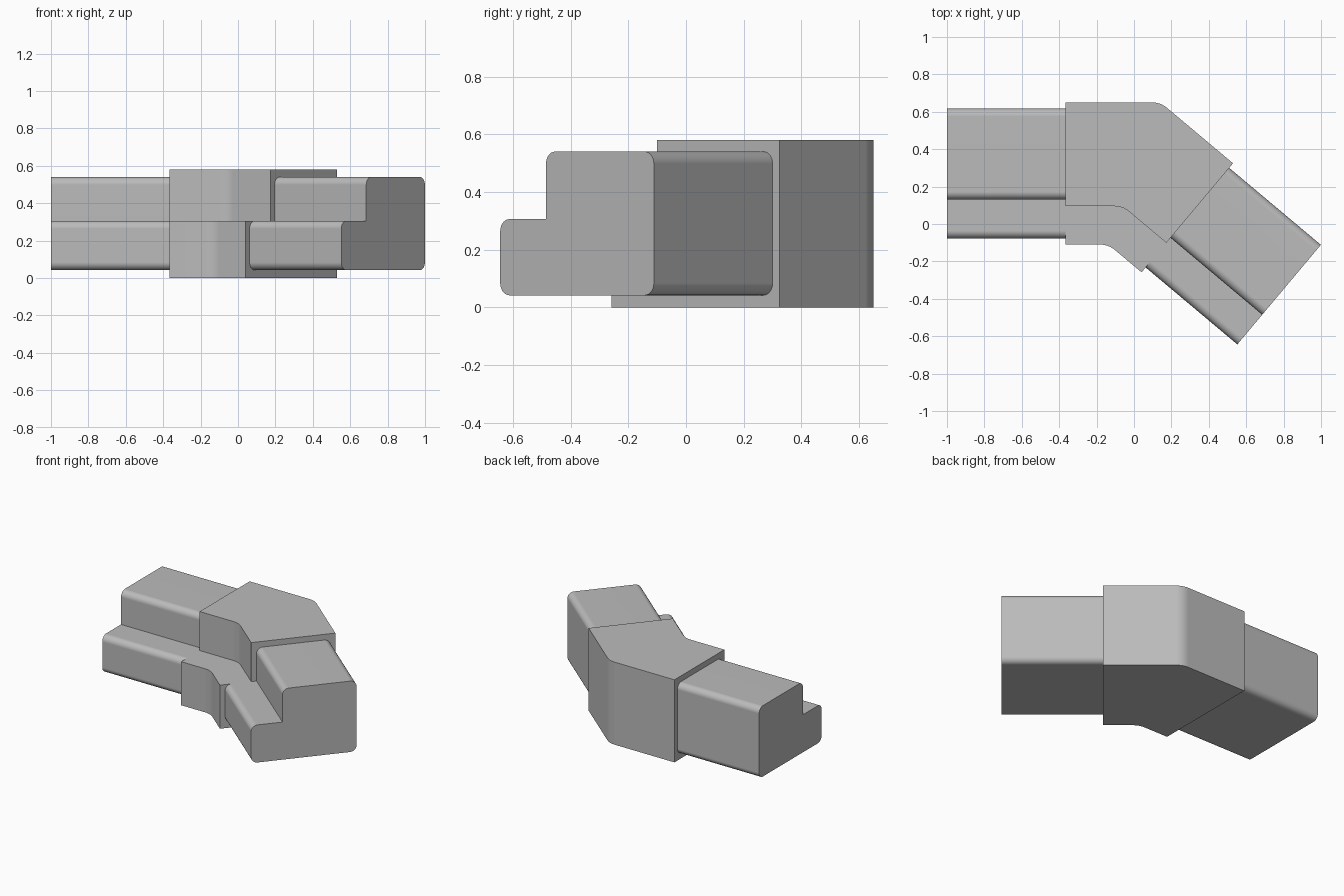
import bpy, bmesh
from math import radians, sin, cos, tan, pi
from mathutils import Vector, Matrix

cube = bpy.data.objects.get("Cube")
if cube:
    bpy.data.objects.remove(cube, do_unlink=True)

grey = bpy.data.materials.new("plain_grey")
grey.use_nodes = True
grey.diffuse_color = (0.5, 0.5, 0.5, 1)
grey.node_tree.nodes["Principled BSDF"].inputs["Base Color"].default_value = (0.5, 0.5, 0.5, 1)

BEND = radians(40)
ALONG = Vector((cos(BEND), -sin(BEND), 0))
ACROSS = Vector((sin(BEND), cos(BEND), 0))
STEP_Z = 0.306
COLLAR_X, COLLAR_U = -0.365, 0.197


def step_section(front, step, back, low, high):
    """L-shaped section: a low ledge in front of a taller block."""
    return [Vector(p) for p in ((front, low), (back, low), (back, high),
                                (step, high), (step, STEP_Z), (front, STEP_Z))]


def round_section(points, radius, sharp, steps=7):
    """Round the right-angled corners, except the sharp inner one."""
    out = []
    for i, p in enumerate(points):
        if i == sharp:
            out.append(p)
            continue
        a = (points[i - 1] - p).normalized() * radius
        b = (points[(i + 1) % len(points)] - p).normalized() * radius
        for k in range(steps + 1):
            t = k / steps * pi / 2
            out.append(p + a * (1 - sin(t)) + b * (1 - cos(t)))
    return out


def loft(name, loops):
    """Skin matching loops of points and cap both ends."""
    bm = bmesh.new()
    rings = [[bm.verts.new(p) for p in loop] for loop in loops]
    n = len(rings[0])
    for r0, r1 in zip(rings, rings[1:]):
        for i in range(n):
            j = (i + 1) % n
            bm.faces.new((r0[i], r0[j], r1[j], r1[i]))
    bm.faces.new(rings[0])
    bm.faces.new(rings[-1])
    bmesh.ops.recalc_face_normals(bm, faces=bm.faces)
    mesh = bpy.data.meshes.new(name)
    bm.to_mesh(mesh)
    bm.free()
    mesh.materials.append(grey)
    obj = bpy.data.objects.new(name, mesh)
    bpy.context.collection.objects.link(obj)
    bpy.ops.object.select_all(action='DESELECT')
    obj.select_set(True)
    bpy.context.view_layer.objects.active = obj
    bpy.ops.object.shade_smooth_by_angle(angle=radians(30))
    mod = obj.modifiers.new("flat_face_normals", 'WEIGHTED_NORMAL')
    mod.keep_sharp = True
    return obj


def bend_path(y, v, z, radius=0.12, steps=6):
    """Follow y, round the bend, then follow the angled arm at offset v."""
    corner = Vector(((v - y * cos(BEND)) / sin(BEND), y, z))
    start = corner - Vector((radius * tan(BEND / 2), 0, 0))
    path = [Vector((COLLAR_X, y, z))]
    for k in range(steps + 1):
        t = BEND * k / steps
        path.append(start + Vector((sin(t), cos(t) - 1, 0)) * radius)
    path.append(ALONG * COLLAR_U + ACROSS * v + Vector((0, 0, z)))
    return path


# Stepped elbow collar with softly rounded bends
straight = step_section(-0.11, 0.095, 0.65, 0, 0.58)
angled = step_section(-0.172, 0.034, 0.589, 0, 0.58)
paths = [bend_path(s.x, a.x, s.y) for s, a in zip(straight, angled)]
loft("elbow_collar", list(zip(*paths)))

# Straight rail on the right
rail = round_section(step_section(-0.078, 0.13, 0.617, 0.042, 0.54), 0.042, 4)
loft("straight_rail", [[(x, p.x, p.y) for p in rail] for x in (-1, COLLAR_X)])

# Angled rail on the left
rail = round_section(step_section(-0.138, 0.069, 0.557, 0.042, 0.54), 0.042, 4)
loft("angled_rail", [[ALONG * u + ACROSS * p.x + Vector((0, 0, p.y)) for p in rail]
                     for u in (COLLAR_U, 0.837)])
